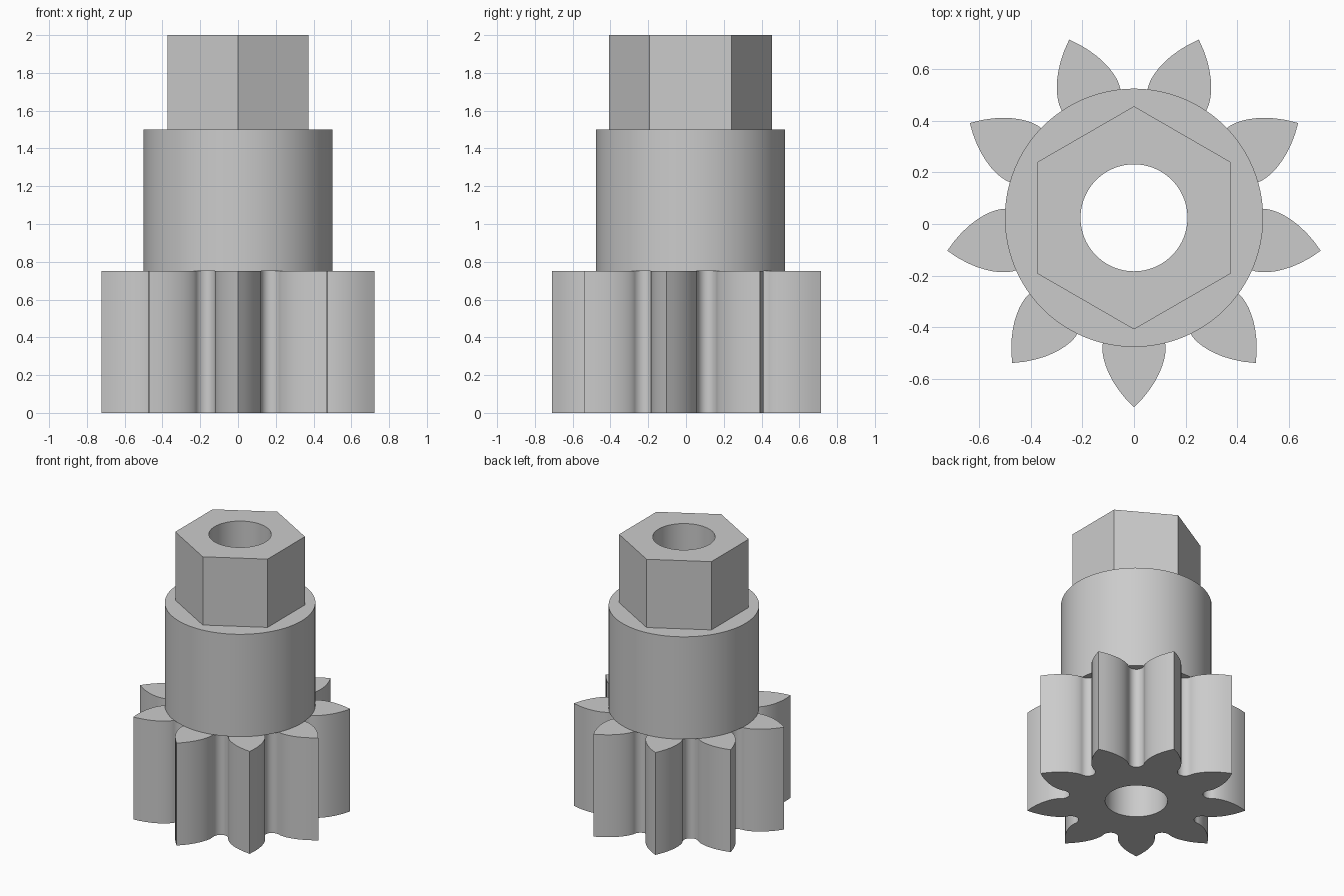
import bpy
import math

cube = bpy.data.objects.get("Cube")
if cube:
    bpy.data.objects.remove(cube, do_unlink=True)

AXIS_Y = 0.024
BORE_R = 0.207
TEETH = 9

steel = bpy.data.materials.new("grey steel")
steel.use_nodes = True
steel.diffuse_color = (0.6, 0.6, 0.6, 1)
steel.node_tree.nodes["Principled BSDF"].inputs["Base Color"].default_value = (0.6, 0.6, 0.6, 1)


def bored_prism(name, outline, z0, z1):
    """Extrude a polar outline of (radius, angle) with a round bore through it."""
    n = len(outline)
    verts = []
    for z in (z0, z1):
        for bore in (False, True):
            for r, a in outline:
                r = BORE_R if bore else r
                verts.append((r * math.cos(a), r * math.sin(a) + AXIS_Y, z))
    faces = []
    # Rings: outer bottom, inner bottom, outer top, inner top
    for p, q in ((0, 2), (2, 3), (3, 1), (1, 0)):
        for i in range(n):
            j = (i + 1) % n
            faces.append((p * n + i, p * n + j, q * n + j, q * n + i))
    mesh = bpy.data.meshes.new(name)
    mesh.from_pydata(verts, [], faces)
    mesh.materials.append(steel)
    obj = bpy.data.objects.new(name, mesh)
    bpy.context.collection.objects.link(obj)
    bpy.ops.object.select_all(action='DESELECT')
    obj.select_set(True)
    bpy.context.view_layer.objects.active = obj
    bpy.ops.object.shade_smooth_by_angle(angle=math.radians(30))
    return obj


def gear_outline(tip, base, root, steps=10):
    """Pointed involute teeth with rounded valleys, first tooth facing the front."""
    def involute(r):
        a = math.acos(base / r)
        return math.tan(a) - a

    half_base = involute(tip)
    half_pitch = math.pi / TEETH
    # Half a tooth from the tip down to the middle of the valley
    half = []
    for i in range(steps + 1):
        r = base + (tip - base) * (1 - i / steps) ** 1.5
        half.append((r, half_base - involute(r)))
    for i in range(1, steps + 1):
        t = i / steps * math.pi / 2
        half.append((base - (base - root) * math.sin(t),
                     half_pitch - (half_pitch - half_base) * math.cos(t)))
    tooth = [(r, -a) for r, a in reversed(half[1:-1])] + half
    return [(r, a + 2 * half_pitch * k - math.pi / 2)
            for k in range(TEETH) for r, a in tooth]


def round_outline(radius, n=96):
    return [(radius, 2 * math.pi * i / n) for i in range(n)]


def hex_outline(flat, n=96):
    """Hexagon with corners on the front and back, flats on the sides."""
    sector = math.pi / 3
    return [(flat / math.cos((a + sector / 2) % sector - sector / 2), a)
            for _, a in round_outline(1, n)]


# Toothed pinion, round collar and hexagonal drive end
bored_prism("pinion_gear", gear_outline(0.734, 0.505, 0.45), 0, 0.75)
bored_prism("round_collar", round_outline(0.5), 0.75, 1.5)
bored_prism("hex_drive", hex_outline(0.374), 1.5, 2)
